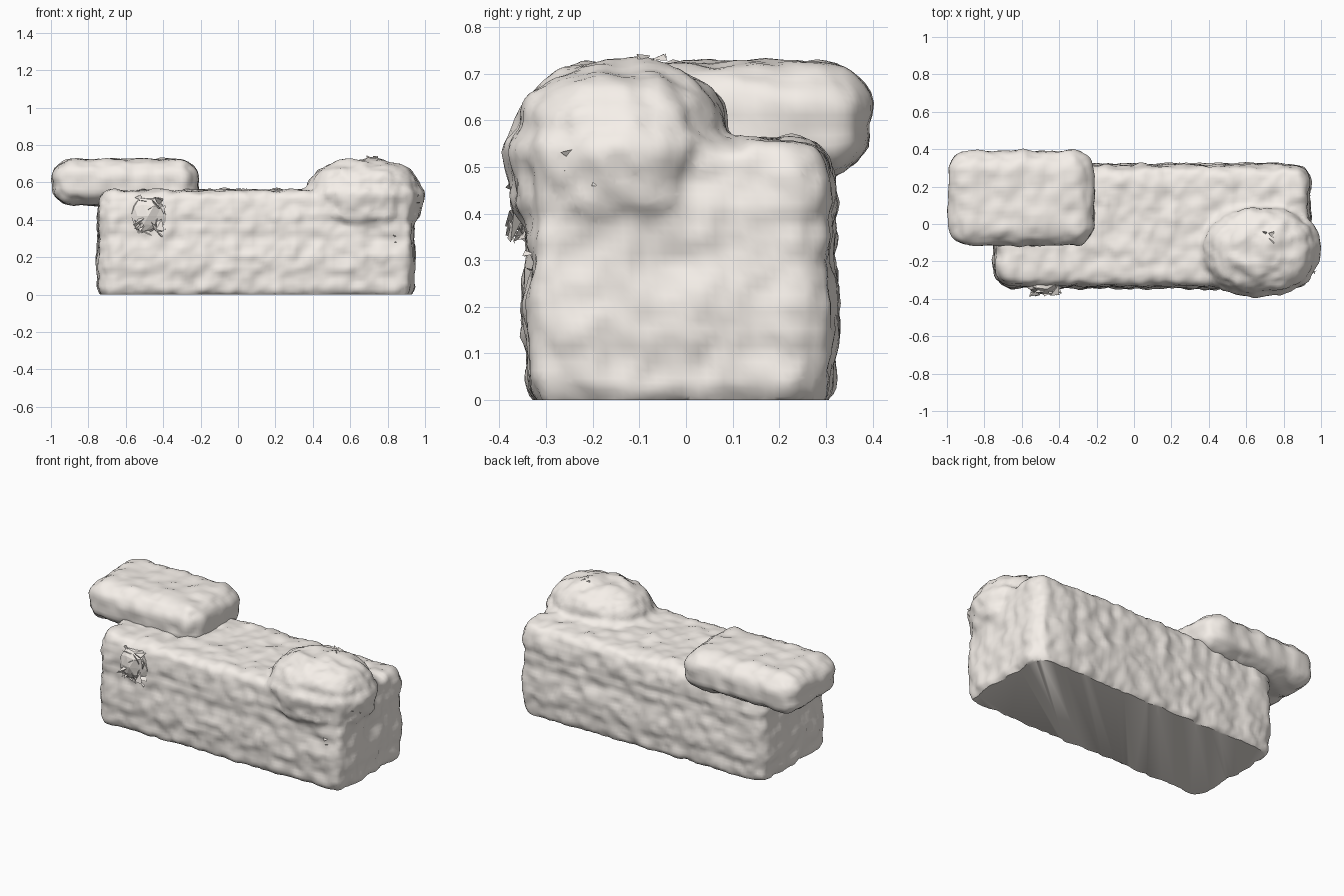
import bpy, bmesh, random
from mathutils import Vector, noise

if "Cube" in bpy.data.objects:
    bpy.data.objects.remove(bpy.data.objects["Cube"])

random.seed(4)
stone = bpy.data.materials.new("pale_stone")
stone.diffuse_color = (0.92, 0.87, 0.82, 1)
stone.use_nodes = True
stone.node_tree.nodes["Principled BSDF"].inputs["Base Color"].default_value = stone.diffuse_color


def lump(bm, amp, size):
    """Push the surface in and out for a weathered, hewn look."""
    bm.normal_update()
    moves = []
    for v in bm.verts:
        p = v.co
        # lumps plus faint courses and upright ribs
        n = noise.noise(p / size) + 0.5 * noise.noise(p / (size * 0.45) + Vector((7, 3, 1)))
        n += 0.8 * noise.noise(Vector((0.3, 0.6, p.z / 0.05)))
        n += 0.6 * noise.noise(Vector((p.x / 0.07, p.y / 0.07, 4.4)))
        moves.append(v.normal * n * amp)
    for v, m in zip(bm.verts, moves):
        v.co += m


def finish(bm, name, smooth=True):
    bmesh.ops.recalc_face_normals(bm, faces=bm.faces[:])
    me = bpy.data.meshes.new(name)
    bm.to_mesh(me)
    bm.free()
    me.materials.append(stone)
    ob = bpy.data.objects.new(name, me)
    bpy.context.collection.objects.link(ob)
    if smooth:
        bpy.context.view_layer.objects.active = ob
        ob.select_set(True)
        bpy.ops.object.shade_smooth_by_angle(angle=0.7)
        ob.select_set(False)
    return ob


def rounded_block(bm, lo, hi, r, step=0.022):
    """Evenly gridded box with rounded edges and corners."""
    lo, hi = Vector(lo), Vector(hi)
    mid, half = (lo + hi) / 2, (hi - lo) / 2
    bmesh.ops.create_cube(bm, size=2)
    for v in bm.verts:
        v.co = Vector([c * h for c, h in zip(v.co, half)])
    for ax in range(3):
        n = round(2 * half[ax] / step)
        for i in range(1, n):
            co, no = Vector(), Vector()
            co[ax], no[ax] = -half[ax] + 2 * half[ax] * i / n, 1
            bmesh.ops.bisect_plane(bm, geom=bm.verts[:] + bm.edges[:] + bm.faces[:],
                                   plane_co=co, plane_no=no)
    for v in bm.verts:
        core = Vector([max(-h + r, min(h - r, c)) for c, h in zip(v.co, half)])
        v.co = mid + core + (v.co - core).normalized() * r


# Main block with a domed boulder swelling out of its front right corner
bm = bmesh.new()
rounded_block(bm, (-0.75, -0.34, -0.025), (0.94, 0.318, 0.555), 0.085)
ball = bmesh.ops.create_icosphere(bm, subdivisions=5, radius=1)
for v in ball["verts"]:
    d = v.co.normalized()
    k = sum(abs(c) ** 2.3 for c in d) ** (-1 / 2.3)
    v.co = Vector((0.675 + 0.317 * k * d.x, -0.14 + 0.243 * k * d.y, 0.5 + 0.23 * k * d.z))
ob = finish(bm, "block_with_boulder", smooth=False)

# Fuse the two and soften the joint
mod = ob.modifiers.new("fuse", 'REMESH')
mod.mode, mod.voxel_size = 'VOXEL', 0.018
mod = ob.modifiers.new("soften", 'SMOOTH')
mod.factor, mod.iterations = 0.5, 5
fused = ob.evaluated_get(bpy.context.evaluated_depsgraph_get())
bm = bmesh.new()
bm.from_mesh(fused.to_mesh())
fused.to_mesh_clear()
bpy.data.objects.remove(ob)
lump(bm, 0.013, 0.085)

# Flat underside at the ground
cut = bmesh.ops.bisect_plane(bm, geom=bm.verts[:] + bm.edges[:] + bm.faces[:],
                             plane_co=(0, 0, 0), plane_no=(0, 0, 1), clear_inner=True)
rim = [e for e in cut["geom_cut"] if isinstance(e, bmesh.types.BMEdge)]
bmesh.ops.contextual_create(bm, geom=rim)
finish(bm, "block_with_boulder")

# Overhanging slab at the back left
bm = bmesh.new()
rounded_block(bm, (-0.99, -0.115, 0.475), (-0.215, 0.39, 0.725), 0.11)
lump(bm, 0.012, 0.09)
finish(bm, "overhanging_slab")


# Jagged broken patches
def shards(name, centre, spread, size, count):
    bm = bmesh.new()
    for _ in range(count):
        c = Vector(centre) + Vector([random.uniform(-s, s) for s in spread])
        vs = [bm.verts.new(c + Vector([random.uniform(-size, size) for _ in range(3)]))
              for _ in range(4)]
        for a, b, d in ((0, 1, 2), (0, 3, 1), (1, 3, 2), (0, 2, 3)):
            bm.faces.new((vs[a], vs[b], vs[d]))
    finish(bm, name, smooth=False)


bm = bmesh.new()
bmesh.ops.create_icosphere(bm, subdivisions=2, radius=1)
for v in bm.verts:
    k = random.uniform(0.75, 1.1)
    v.co = Vector((-0.48 + 0.1 * k * v.co.x, -0.325 + 0.05 * k * v.co.y, 0.42 + 0.11 * k * v.co.z))
finish(bm, "crumpled_knob", smooth=False)
shards("knob_shards", (-0.48, -0.35, 0.42), (0.075, 0.01, 0.085), 0.035, 24)
shards("boulder_top_chips", (0.71, -0.08, 0.725), (0.03, 0.03, 0.005), 0.022, 4)
shards("boulder_side_chips", (0.965, -0.22, 0.5), (0.008, 0.06, 0.03), 0.02, 6)
shards("front_chip", (0.85, -0.335, 0.3), (0.01, 0.005, 0.02), 0.018, 2)
